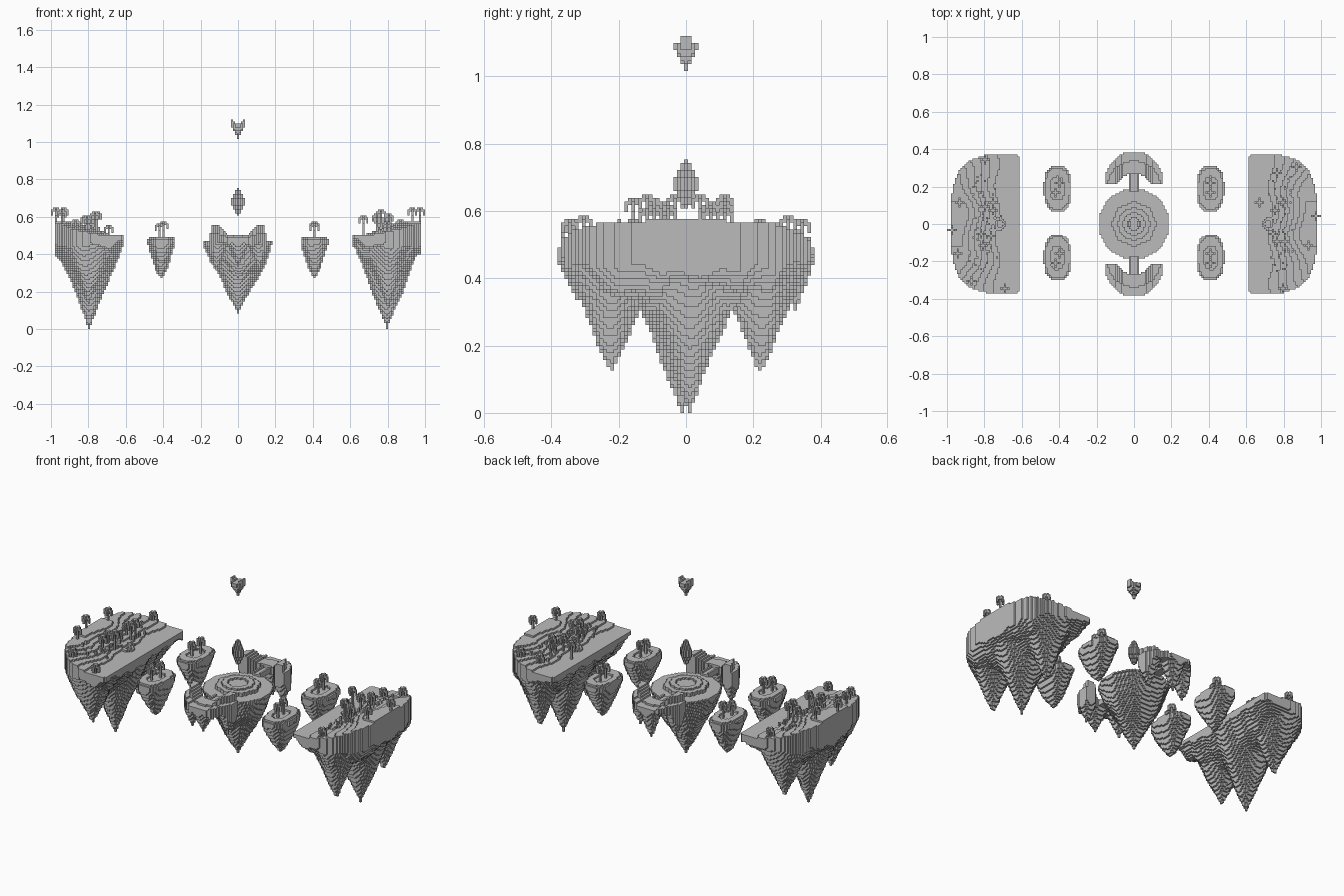
import bpy
import math
import random

random.seed(4)
V = 2 / 191  # block size

cube = bpy.data.objects.get("Cube")
if cube:
    bpy.data.objects.remove(cube, do_unlink=True)

stone = bpy.data.materials.new("grey_stone")
stone.use_nodes = True
GREY = (0.5, 0.5, 0.5, 1)
stone.diffuse_color = GREY
stone.node_tree.nodes["Principled BSDF"].inputs["Base Color"].default_value = GREY


def build(name, cells):
    """Turn a set of block cells into a mesh of its exposed faces."""
    verts, faces = {}, []
    for c in cells:
        for axis in range(3):
            for side in (0, 1):
                n = list(c)
                n[axis] += 2 * side - 1
                if tuple(n) in cells:
                    continue
                a, b = (axis + 1) % 3, (axis + 2) % 3
                quad = []
                for da, db in ((0, 0), (1, 0), (1, 1), (0, 1)):
                    p = list(c)
                    p[axis] += side
                    p[a] += da
                    p[b] += db
                    quad.append(verts.setdefault(tuple(p), len(verts)))
                faces.append(quad if side else quad[::-1])
    mesh = bpy.data.meshes.new(name)
    mesh.from_pydata([((i - .5) * V, (j - .5) * V, k * V) for i, j, k in verts], [], faces)
    mesh.materials.append(stone)
    ob = bpy.data.objects.new(name, mesh)
    bpy.context.collection.objects.link(ob)


def columns(shape, x0, x1, y0, y1):
    """Fill block columns; shape gives (bottom, top) or None."""
    cells = set()
    for i in range(round(x0 / V), round(x1 / V) + 1):
        for j in range(round(y0 / V), round(y1 / V) + 1):
            span = shape(i * V, j * V)
            if span:
                low, high = round(span[0] / V), round(span[1] / V)
                cells.update((i, j, k) for k in range(min(low, high - 1), high))
    return cells


def palm(cells, x, y, ground, height):
    """Thin trunk with four drooping fronds."""
    i, j, k = round(x / V), round(y / V), round(ground / V)
    top = k + height
    cells.update((i, j, h) for h in range(k - 1, top))
    for dx, dy in ((1, 0), (-1, 0), (0, 1), (0, -1)):
        cells.add((i + dx, j + dy, top - 1))
        cells.add((i + dx, j + dy, top - 2))
        for drop in (2, 3, 4):
            cells.add((i + 2 * dx, j + 2 * dy, top - drop))


def ripple(x, y):
    return .008 * math.sin(41 * x + 13 * y) + .008 * math.sin(53 * y - 17 * x)


# Large outer islands: straight inner edge, ground rising outward, three roots
def large_shape(side):
    def shape(x, y):
        u, v = abs(x), y * side
        if u < .612 or abs(v) > .372:
            return None
        reach = .368 * (1 - (abs(v) / .376) ** 3.5) ** (1 / 3.5)
        d = (u - .612) / reach
        if d > 1 or abs(v) - u > .372 - .632:
            return None
        edge = min(1, max(abs(u - .8) / .185, abs(v) / .37))
        low = .41 + .04 * (abs(v) / .37) ** 3 - .15 * (1 - edge)
        low += .05 * max(0, 1 - (u - .612) / .06)
        low += .4 * max(0, d - .9) * min(1, abs(v) / .2)
        low = min(low, .47, 2.5 * math.hypot(u - 76 * V, v - V))
        for s in (-1, 1):
            low = min(low, .12 + 2.3 * math.hypot(u - .8, v - s * .22))
        low = max(low + ripple(x, y) * min(1, low * 5), 0)
        ramp = (u - .72 - .015 * math.sin(24 * v)) / (.18 + .6 * v * v)
        high = .505 + .068 * min(1, max(0, ramp)) * (1 - 2.2 * v * v)
        if .02 < math.hypot(u - .72, v) < .034:
            high += V
        return low, high
    return shape


PALMS = {
    -1: [(.795, .345), (.93, .12), (.755, .12), (.972, -.03), (.94, -.155), (.8, .09),
         (.75, .07), (.765, -.065), (.82, -.05), (.805, -.12), (.87, -.3), (.695, -.345)],
    1: [(.865, .3), (.765, .27), (.665, .12), (.8, .12), (.974, .04), (.755, .075),
        (.74, -.055), (.765, -.095), (.81, -.095), (.93, -.12), (.8, -.345)],
}
for side, label in ((1, "left"), (-1, "right")):
    shape = large_shape(side)
    # the right island's palms are listed by their true y, so mirror only x
    cells = columns(shape, min(side * .6, side), max(side * .6, side), -.4, .4)
    # low scrub along the foot of the slope
    for _ in range(45):
        x = side * random.gauss(.8, .04)
        y = random.uniform(-.27, .27)
        span = shape(x, y)
        if span:
            k = round(span[1] / V)
            cells.update((round(x / V), round(y / V), k + h) for h in range(random.randint(1, 2)))
    for n, (u, y) in enumerate(PALMS[side]):
        span = shape(side * u, y)
        if span:
            if abs(y) > .25:
                tall = 5
            elif u < .78:
                tall = 8 + n % 4
            else:
                tall = 7
            palm(cells, side * u, y, span[1], tall)
    build(label + "_large_island", cells)


# Four small islands with a shallow basin and two palms each
def small_shape(cx, cy):
    def shape(x, y):
        d = ((abs(x - cx) / .073) ** 2.6 + (abs(y - cy) / .123) ** 2.6) ** (1 / 2.6)
        if d > 1:
            return None
        high = .49 - (.012 if d > .9 else 0) - (.011 if d < .5 else 0)
        return .27 + .19 * d ** 1.4 + ripple(x, y) * d, high
    return shape


for cx in (-.41, .41):
    for cy in (-.18, .19):
        cells = columns(small_shape(cx, cy), cx - .09, cx + .09, cy - .14, cy + .14)
        for s in (-1, 1):
            palm(cells, cx + (s * .01 if cx < 0 else 0), cy + s * .027, .48, 9 if s > 0 else 8)
        build("small_island_" + ("back" if cy > 0 else "front")
              + ("_left" if cx > 0 else "_right"), cells)


# Round centre island with a stepped plaza
def centre_shape(x, y):
    r = math.hypot(x, y)
    if r > .187:
        return None
    wave = .115 + .005 * math.cos(8 * math.atan2(y, x))
    high = .475
    if r < wave:
        high = .487
    if .055 < r < .085:
        high = .5
    low = .085 + 1.85 * r + max(0, r - .15)
    return low + ripple(x, y) * min(1, r * 8), high


build("centre_island", columns(centre_shape, -.2, .2, -.2, .2))


# Crescent islands with a flat outer shelf and raised horns, and their bridges
def crescent_shape(x, y):
    v = abs(y)
    if (x / .157) ** 2 + ((v - .215) / .172) ** 2 > 1 or v < .21:
        return None
    if math.hypot(x, v - .165) < .105:
        return None
    low = .46
    for tx, ty in ((0, .325), (.115, .26), (-.115, .26)):
        low = min(low, .315 + 2.4 * math.hypot(x - tx, v - ty))
    rise = min(1, max(0, (abs(x) - .05) / .05))
    high = .49 + .02 * rise
    if (x / .138) ** 2 + ((v - .215) / .122) ** 2 < 1:
        high += .01 + .035 * rise
    return low + ripple(x, y), high


def bridge_shape(x, y):
    if abs(x) > .023:
        return None
    return .46, .49 if abs(x) > .015 else .48


for s, label in ((1, "back"), (-1, "front")):
    ends = sorted((s * .2, s * .4))
    build(label + "_crescent_island", columns(crescent_shape, -.17, .17, *ends))
    ends = sorted((s * .18, s * .275))
    build(label + "_bridge", columns(bridge_shape, -.03, .03, *ends))

# Floating crystal
crystal = set()
for k in range(58, 72):
    w = round(3.4 * (1 - abs(k - 64.5) / 7.5))
    crystal.update((i, j, k) for i in range(-w, w + 1) for j in range(-w, w + 1)
                   if abs(i) + abs(j) <= w)
build("floating_crystal", crystal)

# Tiny high rock with two ears
rock = columns(lambda x, y: (1.02 + 1.7 * math.hypot(x, y), 1.1)
               if math.hypot(x, y) < .034 else None, -.04, .04, -.04, .04)
rim = round(1.1 / V)
for a in (-3, -2, 2, 3):
    rock.update((a, b, rim + h) for b in (-1, 0, 1) for h in range(abs(a) - 1))
build("high_rock", rock)
